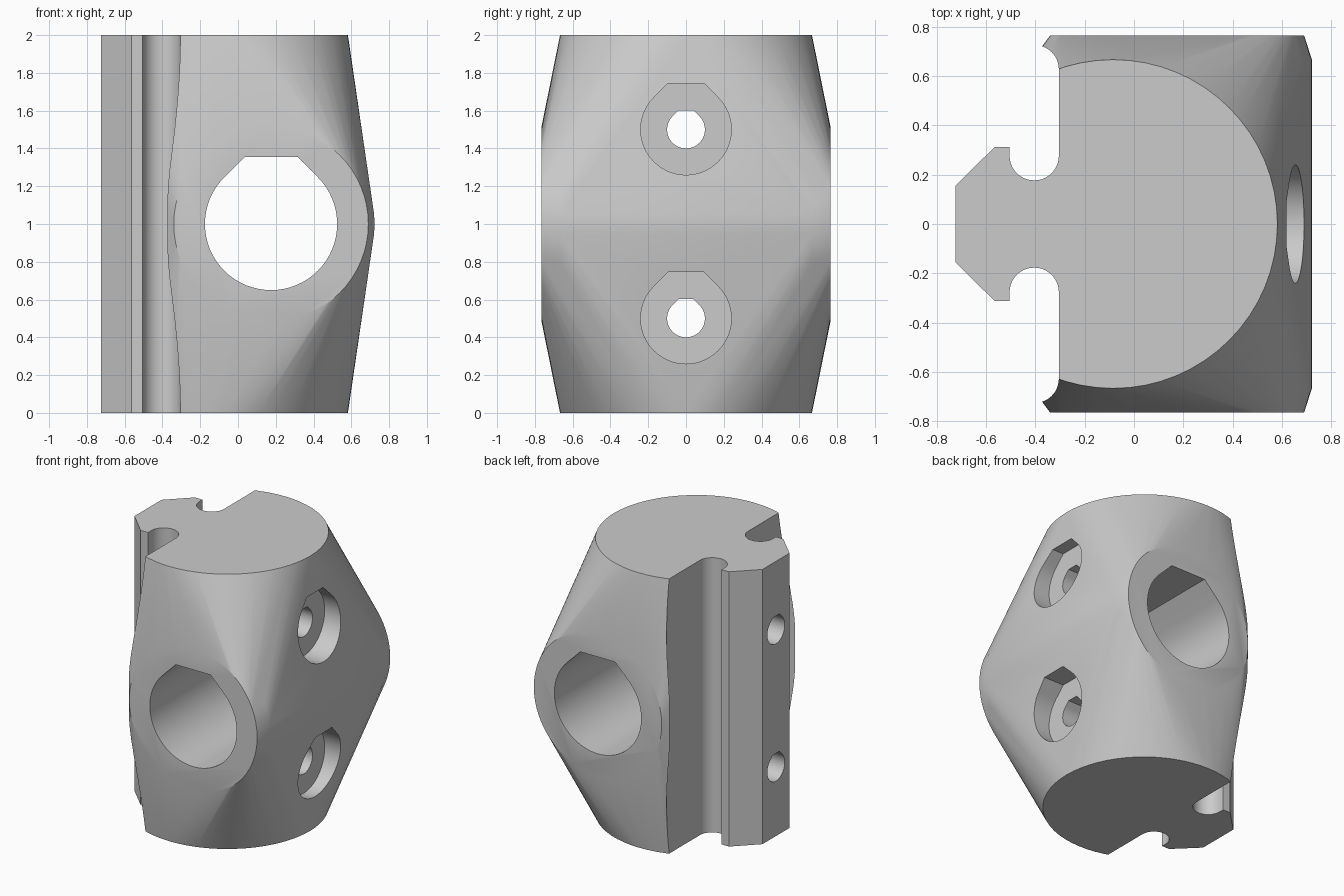
import bpy, bmesh
from math import sin, cos, pi, radians, sqrt
from mathutils import Vector

if "Cube" in bpy.data.objects:
    bpy.data.objects.remove(bpy.data.objects["Cube"])

grey = bpy.data.materials.new("plain grey")
grey.use_nodes = True
colour = (0.6, 0.6, 0.6, 1)
grey.diffuse_color = colour
grey.node_tree.nodes["Principled BSDF"].inputs["Base Color"].default_value = colour

HALF_Y = 0.765
SEGMENTS = 64


def add_object(name, bm):
    bmesh.ops.recalc_face_normals(bm, faces=bm.faces)
    mesh = bpy.data.meshes.new(name)
    bm.to_mesh(mesh)
    bm.free()
    obj = bpy.data.objects.new(name, mesh)
    bpy.context.collection.objects.link(obj)
    mesh.materials.append(grey)
    return obj


def prism(name, points, offset):
    """Extrude a closed 3D outline along an offset."""
    bm = bmesh.new()
    face = bm.faces.new([bm.verts.new(p) for p in points])
    side = bmesh.ops.extrude_face_region(bm, geom=[face])["geom"]
    bmesh.ops.translate(bm, verts=[v for v in side if isinstance(v, bmesh.types.BMVert)], vec=offset)
    return add_object(name, bm)


def arc(cx, cy, r, start, end, steps):
    angles = [radians(start + (end - start) * i / steps) for i in range(steps + 1)]
    return [(cx + r * cos(a), cy + r * sin(a)) for a in angles]


def flat_teardrop(r, top):
    """Circle with 45 degree shoulders and a flat roof."""
    half = r * sqrt(2) - top
    return arc(0, 0, r, 135, 405, 48) + [(half, top), (-half, top)]


def apply_boolean(target, cutter, operation):
    mod = target.modifiers.new(cutter.name, "BOOLEAN")
    mod.object, mod.operation, mod.solver = cutter, operation, "EXACT"
    bpy.context.view_layer.objects.active = target
    bpy.ops.object.modifier_apply(modifier=mod.name)
    bpy.data.objects.remove(cutter)


# Body: hull around an upright cylinder's ends and a chamfered cross tube
bm = bmesh.new()
for z in (0, 2):
    for x, y in arc(-0.085, 0, 0.667, 0, 360, SEGMENTS)[:-1]:
        bm.verts.new((x, y, z))
for r, y in ((0.515, HALF_Y), (0.548, 0.665)):
    for x, z in arc(0.175, 1, r, 0, 360, SEGMENTS)[:-1]:
        bm.verts.new((x, y, z))
        bm.verts.new((x, -y, z))
hull = bmesh.ops.convex_hull(bm, input=bm.verts)
spare = {g for g in hull["geom_interior"] + hull["geom_unused"] if isinstance(g, bmesh.types.BMVert)}
bmesh.ops.delete(bm, geom=list(spare), context="VERTS")
bmesh.ops.dissolve_limit(bm, angle_limit=radians(0.1), verts=bm.verts, edges=bm.edges)
body = add_object("bracket_body", bm)

# Side profile: chamfered rail, round-bottomed grooves and rounded outer lips
half = [(-0.725, 0.155), (-0.565, 0.313), (-0.505, 0.313)]
half += arc(-0.405, 0.277, 0.1, 180, 360, 20)
half += arc(-0.405, 0.627, 0.1, 0, 90, 12) + [(-0.405, 1), (1, 1)]
outline = half + [(x, -y) for x, y in reversed(half)]
rail = prism("rail_profile", [(x, y, -0.1) for x, y in outline], Vector((0, 0, 2.2)))
apply_boolean(body, rail, "INTERSECT")

# Large cross bore
bore = prism("cross_bore", [(0.175 + u, -1, 1 + v) for u, v in flat_teardrop(0.35, 0.355)],
             Vector((0, 2, 0)))
apply_boolean(body, bore, "DIFFERENCE")

# Bolt holes with counterbores
for z in (0.5, 1.5):
    for name, r, top, x in (("bolt_hole", 0.1, 0.102, -1), ("counterbore", 0.24, 0.245, 0.53)):
        cut = prism(name, [(x, u, z + v) for u, v in flat_teardrop(r, top)], Vector((2, 0, 0)))
        apply_boolean(body, cut, "DIFFERENCE")

bpy.ops.object.select_all(action="DESELECT")
body.select_set(True)
bpy.context.view_layer.objects.active = body
bpy.ops.object.shade_smooth_by_angle(angle=radians(25))
